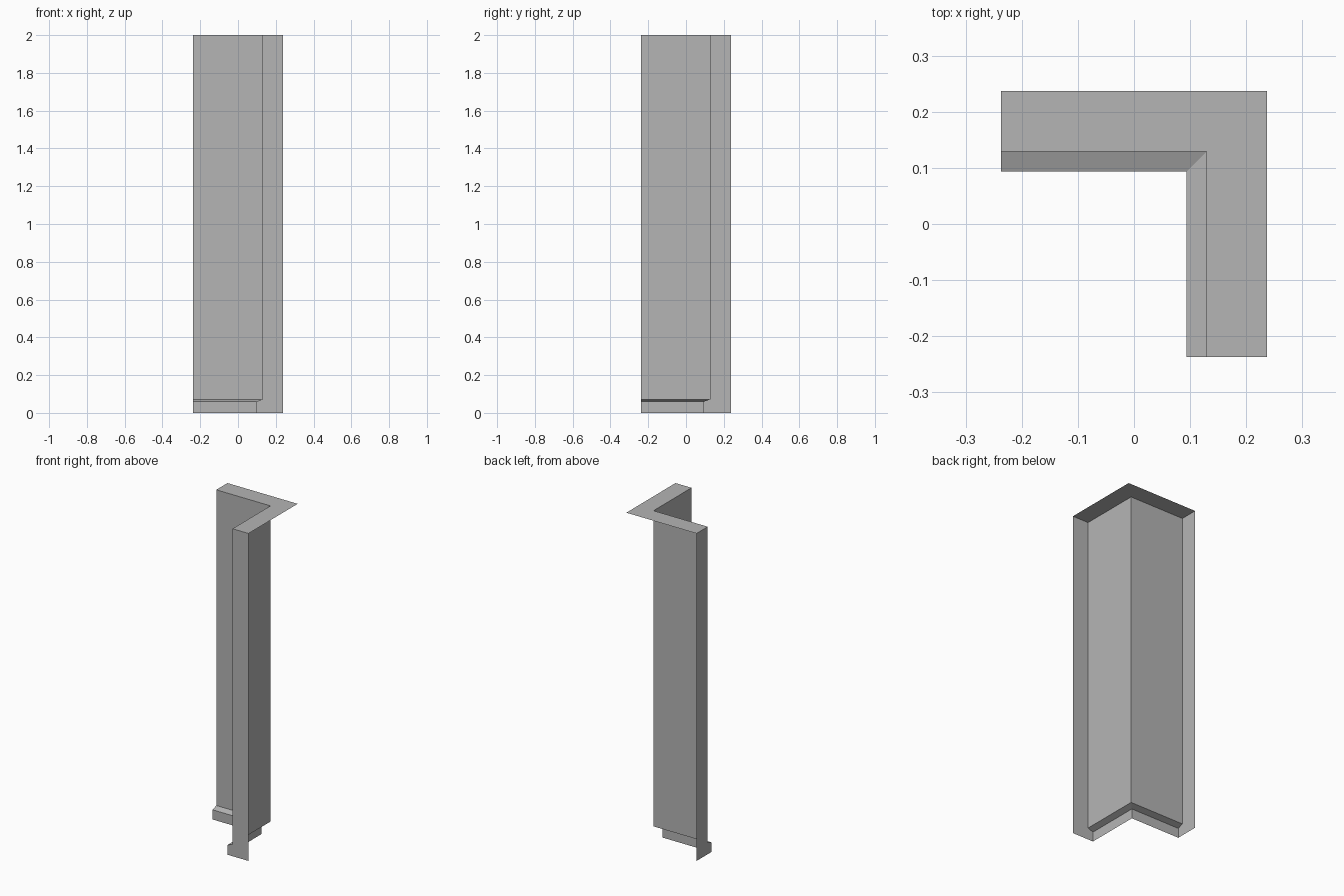
import bpy
import bmesh

old = bpy.data.objects.get("Cube")
if old:
    bpy.data.objects.remove(old, do_unlink=True)

HALF = 0.237      # half width of the square footprint
HEIGHT = 2.0

grey = bpy.data.materials.new("plain_grey")
grey.use_nodes = True
colour = (0.46, 0.46, 0.46, 1)
grey.diffuse_color = colour
grey.node_tree.nodes["Principled BSDF"].inputs["Base Color"].default_value = colour

# Wall profile: (coordinate across the wall, height), from outer top to skirting foot
profile = [(HALF, HEIGHT), (0.129, HEIGHT), (0.129, 0.072), (0.094, 0.059), (0.094, 0)]

bm = bmesh.new()

# Three sections: left-hand end, mitred corner, front end
rings = [
    [bm.verts.new((-HALF, d, z)) for d, z in profile],
    [bm.verts.new((d, d, z)) for d, z in profile],
    [bm.verts.new((d, -HALF, z)) for d, z in profile],
]

# Top, inner wall and skirting strips; the outer sides and the base stay open
for a, b in zip(rings, rings[1:]):
    for i in range(len(profile) - 1):
        bm.faces.new((a[i], a[i + 1], b[i + 1], b[i]))

# End caps, closed down to the outer foot
bm.faces.new([bm.verts.new((-HALF, HALF, 0))] + rings[0][::-1])
bm.faces.new([bm.verts.new((HALF, -HALF, 0))] + rings[2])

# Merge the two coplanar top strips into one face
bm.normal_update()
corner_edge = bm.edges.get((rings[1][0], rings[1][1]))
bmesh.ops.dissolve_edges(bm, edges=[corner_edge], use_verts=False)
bmesh.ops.recalc_face_normals(bm, faces=bm.faces[:])

# Make the top face point up
top = max(bm.faces, key=lambda f: f.calc_center_median().z)
if top.normal.z < 0:
    bmesh.ops.reverse_faces(bm, faces=bm.faces[:])

mesh = bpy.data.meshes.new("corner_wall_with_skirting")
bm.to_mesh(mesh)
bm.free()
mesh.materials.append(grey)
wall = bpy.data.objects.new("corner_wall_with_skirting", mesh)
bpy.context.collection.objects.link(wall)
